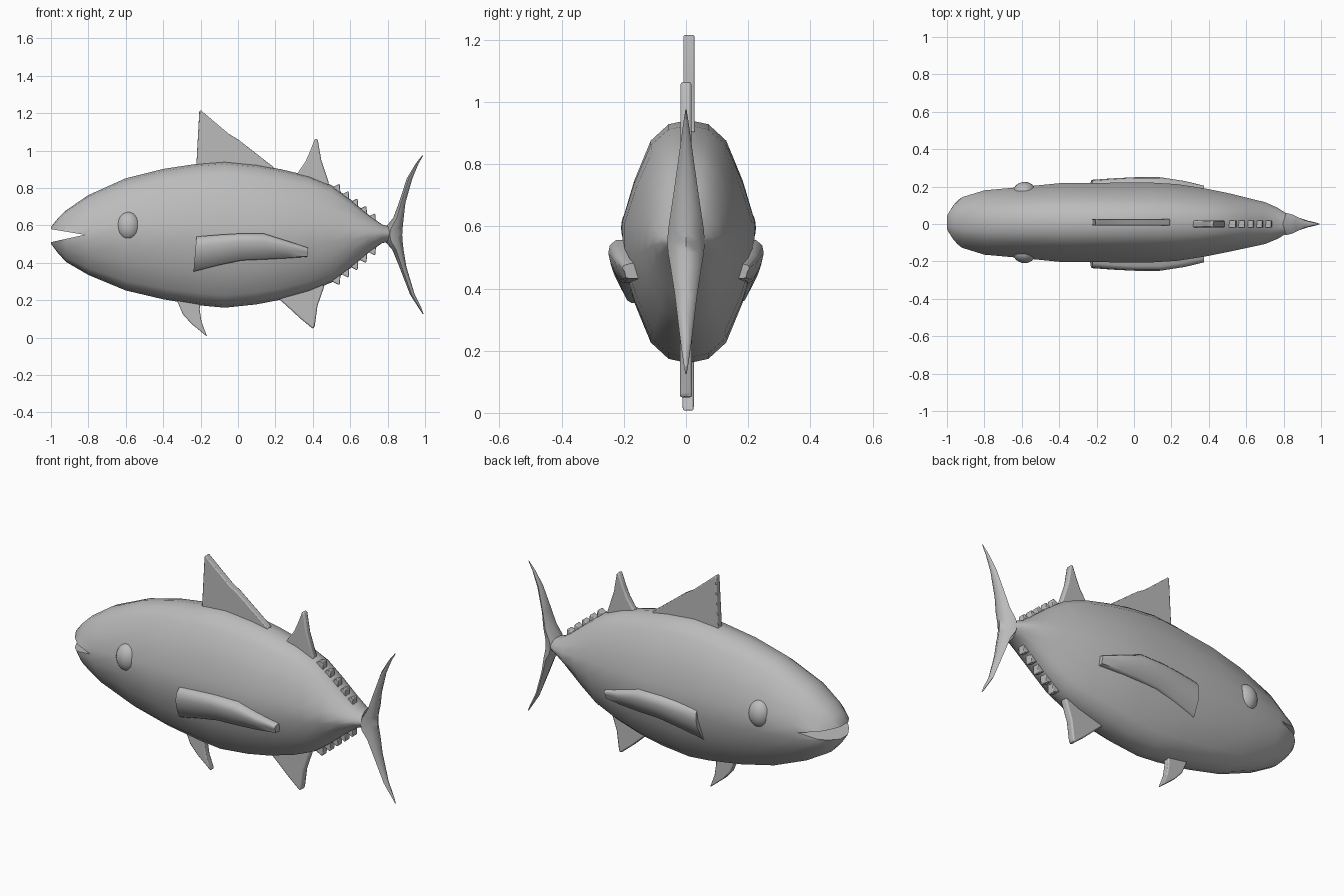
import bpy, bmesh, math
from mathutils import Vector

if "Cube" in bpy.data.objects:
    bpy.data.objects.remove(bpy.data.objects["Cube"])

grey = bpy.data.materials.new("fish_grey")
grey.diffuse_color = (0.5, 0.5, 0.5, 1)
grey.use_nodes = True
grey.node_tree.nodes["Principled BSDF"].inputs["Base Color"].default_value = grey.diffuse_color
MID = 0.008  # body centre line in y


def finish(name, bm, angle=45, smooth=True):
    bmesh.ops.recalc_face_normals(bm, faces=bm.faces)
    for f in bm.faces:
        f.smooth = smooth
    me = bpy.data.meshes.new(name)
    bm.to_mesh(me)
    bm.free()
    if smooth:
        me.set_sharp_from_angle(angle=math.radians(angle))
    me.materials.append(grey)
    ob = bpy.data.objects.new(name, me)
    bpy.context.collection.objects.link(ob)
    return ob


def loft(name, rings, angle=45):
    bm = bmesh.new()
    rows = [[bm.verts.new(p) for p in r] for r in rings]
    n = len(rows[0])
    for a, b in zip(rows, rows[1:]):
        for i in range(n):
            j = (i + 1) % n
            bm.faces.new((a[i], a[j], b[j], b[i]))
    bm.faces.new(rows[0])
    bm.faces.new(rows[-1])
    return finish(name, bm, angle)


def plate(name, outline, half, y=0.0, bevel=0.0, smooth=True):
    """Extrude an (x, z) outline across y."""
    bm = bmesh.new()
    f = bm.faces.new([bm.verts.new((x, y - half, z)) for x, z in outline])
    ext = bmesh.ops.extrude_face_region(bm, geom=[f])
    bmesh.ops.translate(bm, vec=(0, 2 * half, 0),
                        verts=[v for v in ext["geom"] if isinstance(v, bmesh.types.BMVert)])
    ob = finish(name, bm, 35, smooth)
    if bevel:
        m = ob.modifiers.new("round", 'BEVEL')
        m.width = bevel
        m.segments = 2
    return ob


# Body: x, top, bottom, half width
stations = [
    (-1.0, .592, .502, .055), (-.965, .635, .455, .10), (-.92, .68, .405, .135),
    (-.80, .762, .335, .172), (-.60, .852, .252, .19), (-.40, .902, .205, .21),
    (-.20, .932, .172, .212), (-.07, .942, .16, .213), (.10, .925, .178, .213),
    (.23, .90, .203, .205), (.38, .865, .245, .182), (.50, .815, .295, .158),
    (.60, .74, .37, .135), (.70, .655, .455, .112), (.77, .605, .505, .082),
    (.82, .59, .515, .05)]
half_section = [(0, 1), (.3, .965), (.57, .83), (.82, .5), (1, .17),
                (1, -.17), (.82, -.5), (.57, -.83), (.3, -.965), (0, -1)]
section = half_section + [(-u, v) for u, v in half_section[-2:0:-1]]
body = loft("body", [[(x, MID * min(1, (1 - x) * 2) + w * u, (t + b) / 2 + (t - b) / 2 * v)
                      for u, v in section] for x, t, b, w in stations])

# Open mouth, cut as a wedge
wedge = plate("mouth_cutter", [(-.82, .55), (-1.06, .59), (-1.06, .497)], .4, smooth=False)
wedge.hide_render = True
wedge.hide_viewport = True
wedge.display_type = 'WIRE'
cut = body.modifiers.new("mouth", 'BOOLEAN')
cut.operation = 'DIFFERENCE'
cut.solver = 'EXACT'
cut.object = wedge

# Crescent tail: z, leading x, trailing x, half thickness
tail = [(.125, .988, .993, .002), (.16, .965, .98, .008), (.23, .92, .945, .018),
        (.38, .862, .90, .036), (.47, .825, .885, .05), (.515, .785, .88, .058),
        (.55, .775, .878, .06), (.585, .785, .88, .058), (.64, .83, .886, .05),
        (.72, .86, .895, .038), (.85, .902, .932, .02), (.93, .95, .965, .009),
        (.975, .985, .991, .002)]
loft("tail_fin", [[(a, 0, z), (a + (b - a) * .35, h, z), (a + (b - a) * .75, h * .7, z), (b, 0, z),
                   (a + (b - a) * .75, -h * .7, z), (a + (b - a) * .35, -h, z)]
                  for z, a, b, h in tail], 60)

# Upright fins
plate("first_dorsal_fin", [(-.225, .88), (-.207, 1.21), (-.2, 1.217), (-.19, 1.208), (-.05, 1.09),
                           (.0, 1.06), (.19, .912), (.2, .87)], .018, .01, .008)
plate("second_dorsal_fin", [(.29, .84), (.32, .882), (.36, .94), (.385, .995), (.41, 1.06), (.418, 1.067),
                            (.427, 1.055), (.445, .95), (.485, .83), (.48, .78)], .018, 0, .008)
plate("anal_fin", [(.22, .23), (.22, .205), (.26, .17), (.33, .105), (.40, .047), (.41, .058),
                   (.425, .17), (.46, .27), (.45, .32)], .02, 0, .008)
plate("pelvic_fin", [(-.33, .22), (-.325, .195), (-.295, .125), (-.25, .075), (-.165, .005),
                     (-.195, .085), (-.205, .15), (-.2, .2)], .019, .007, .006)

# Finlets along the back and belly
for i in range(5):
    x = .545 + i * .0475
    zt, zb = .822 - i * .0395, .282 + i * .0395
    plate("upper_finlet", [(x - .045, zt - .02), (x - .005, zt), (x, zt - .005), (x + .003, zt - .06),
                           (x - .03, zt - .07)], .02, 0, .004)
    plate("lower_finlet", [(x - .045, zb + .02), (x - .005, zb), (x, zb + .005), (x + .003, zb + .06),
                           (x - .03, zb + .07)], .02, 0, .004)

# Side fins: x at top, x at bottom, top z, bottom z, outer y
side = [(-.222, -.238, .54, .353, .236), (-.1, -.1, .55, .388, .245), (0, .02, .556, .413, .25),
        (.14, .14, .556, .418, .25), (.27, .27, .515, .425, .23), (.375, .37, .48, .432, .205)]
for s, label in ((-1, "right"), (1, "left")):
    rings = []
    for xt, xb, zt, zb, y in side:
        h = zt - zb
        prof = [(.13, 0), (y - .025, 0), (y - .005, .12), (y, .3), (y - .008, .55),
                (y - .25 * h, .95), (y - .25 * h - .015, 1), (.11, 1)]
        rings.append([(xt + (xb - xt) * k, s * q, zt - h * k) for q, k in prof])
    loft(label + "_side_fin", rings, 50)

    # Eye
    bm = bmesh.new()
    bmesh.ops.create_uvsphere(bm, u_segments=24, v_segments=14, radius=1)
    for v in bm.verts:
        v.co = Vector((-.585 + v.co.x * .063, MID + s * .16 + v.co.y * .057, .595 + v.co.z * .077))
    finish(label + "_eye", bm, 180)
